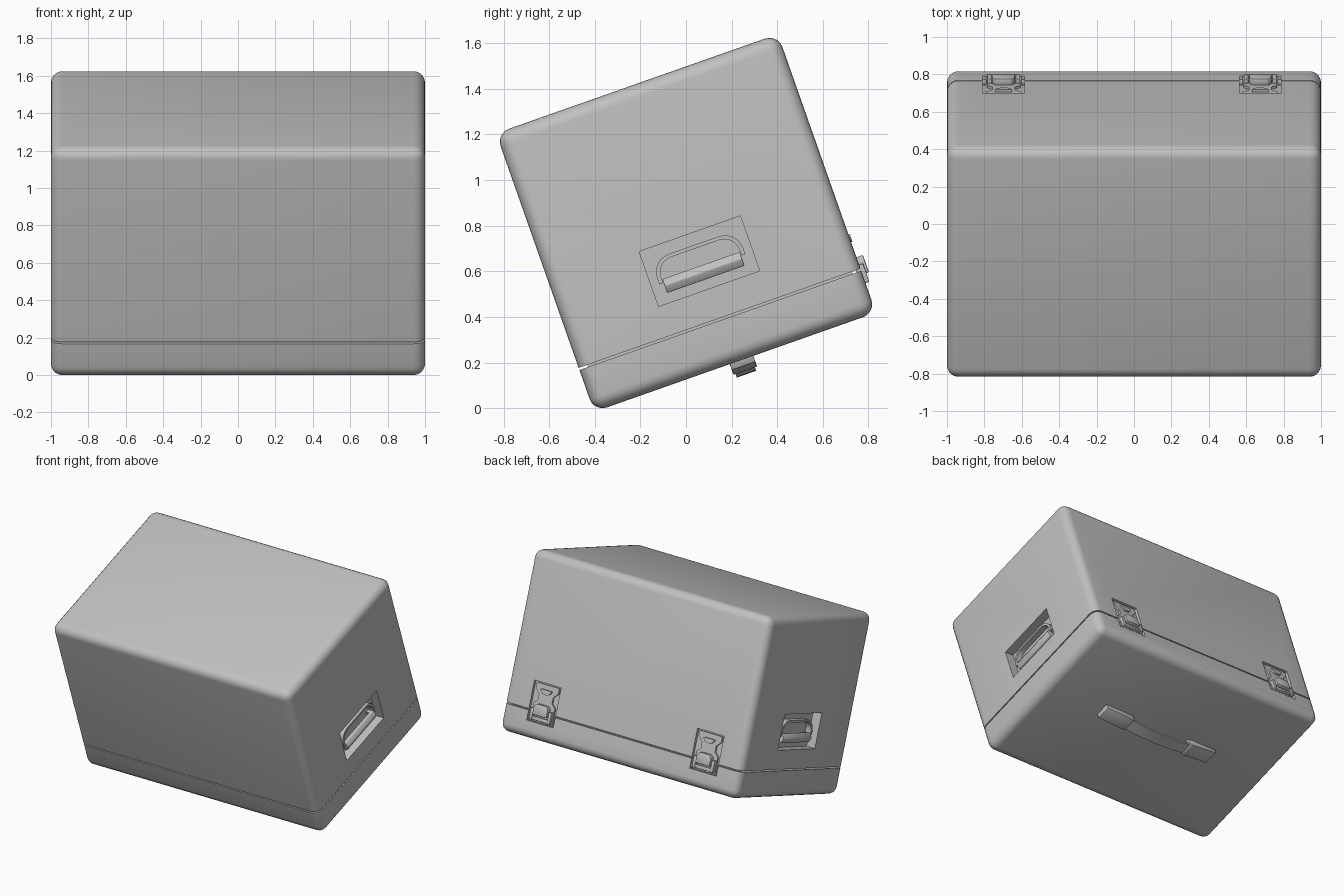
import bpy, bmesh, math
from mathutils import Matrix, Vector

if "Cube" in bpy.data.objects:
    bpy.data.objects.remove(bpy.data.objects["Cube"])

W, H, R = 1.31, 1.295, 0.06      # case depth, height, corner radius
SEAM, GAP = -0.448, 0.005        # lid joint
TILT = Matrix.Translation((0, 0, 0.812)) @ Matrix.Rotation(math.radians(19.4), 4, 'X')

grey = bpy.data.materials.new("plain grey")
grey.diffuse_color = (0.53, 0.53, 0.53, 1)
grey.use_nodes = True
grey.node_tree.nodes["Principled BSDF"].inputs["Base Color"].default_value = grey.diffuse_color
parts = []


def make(name, bm, keep=True):
    bmesh.ops.recalc_face_normals(bm, faces=bm.faces)
    me = bpy.data.meshes.new(name)
    bm.to_mesh(me)
    bm.free()
    me.materials.append(grey)
    ob = bpy.data.objects.new(name, me)
    bpy.context.collection.objects.link(ob)
    if keep:
        parts.append(ob)
    return ob


def prism(name, pts, frame, d0, d1, bevel=0, keep=True):
    """Extrude an outline between two depths; frame maps (a, b, d) to the case."""
    bm = bmesh.new()
    lo = [bm.verts.new(frame(a, b, d0)) for a, b in pts]
    hi = [bm.verts.new(frame(a, b, d1)) for a, b in pts]
    bm.faces.new(lo)
    bm.faces.new(hi)
    n = len(pts)
    for i in range(n):
        j = (i + 1) % n
        bm.faces.new((lo[i], lo[j], hi[j], hi[i]))
    if bevel:
        bmesh.ops.bevel(bm, geom=bm.edges[:], offset=bevel, segments=2,
                        profile=0.5, affect='EDGES', clamp_overlap=True)
    return make(name, bm, keep)


def rect(a0, b0, a1, b1):
    return [(a0, b0), (a1, b0), (a1, b1), (a0, b1)]


def shell(name, z, keep_above):
    """Rounded case cut flat at the lid joint."""
    bm = bmesh.new()
    bmesh.ops.create_cube(bm, size=1)
    bmesh.ops.scale(bm, vec=(2, W, H), verts=bm.verts)
    bmesh.ops.bevel(bm, geom=bm.edges[:], offset=R, segments=5, profile=0.5, affect='EDGES')
    res = bmesh.ops.bisect_plane(bm, geom=bm.verts[:] + bm.edges[:] + bm.faces[:],
                                 plane_co=(0, 0, z), plane_no=(0, 0, 1),
                                 clear_inner=keep_above, clear_outer=not keep_above)
    cut = [e for e in res['geom_cut'] if isinstance(e, bmesh.types.BMEdge)]
    bmesh.ops.holes_fill(bm, edges=cut)
    return make(name, bm)


def carve(target, cutter):
    mod = target.modifiers.new("pocket", 'BOOLEAN')
    mod.operation = 'DIFFERENCE'
    mod.solver = 'EXACT'
    mod.object = cutter
    bpy.context.view_layer.objects.active = target
    bpy.ops.object.modifier_apply(modifier=mod.name)


# Case body, lid and the recessed joint between them
body = shell("case_body", SEAM + GAP, True)
lid = shell("case_lid", SEAM - GAP, False)
prism("joint_liner", rect(-0.96, -W / 2 + 0.04, 0.96, W / 2 - 0.04),
      lambda a, b, d: (a, b, d), SEAM - 0.01, SEAM + 0.01)

# Side handles in pockets
for side, s in (("right", 1), ("left", -1)):
    def face(a, b, d, s=s):
        return (s * (1 + d), a, b)

    def along(b, d, a, s=s):
        return (s * (1 + d), a, b)

    cutter = prism("pocket_cutter", rect(-0.235, -0.305, 0.235, -0.05), face, -0.07, 0.05, keep=False)
    carve(body, cutter)
    bpy.data.objects.remove(cutter)

    # Arched loop behind the grip
    def arch(w, top, rad):
        pts = [(w, -0.215)]
        for cx, a0 in ((w - rad, 0), (rad - w, 90)):
            for k in range(7):
                t = math.radians(a0 + 15 * k)
                pts.append((cx + rad * math.cos(t), top - rad + rad * math.sin(t)))
        return pts + [(-w, -0.215)]

    prism(side + "_handle_loop", arch(0.20, -0.103, 0.085) + arch(0.182, -0.119, 0.07)[::-1],
          face, -0.07, -0.025)
    # Hexagonal grip bar
    grip = [(-0.198, -0.045), (-0.198, -0.025), (-0.228, -0.006),
            (-0.262, -0.022), (-0.262, -0.045), (-0.23, -0.062)]
    prism(side + "_handle_grip", grip, along, -0.18, 0.18, 0.004)
    for e in (-1, 1):
        prism(side + "_grip_mount", rect(e * 0.165 - 0.012, -0.25, e * 0.165 + 0.012, -0.2),
              face, -0.071, -0.03)

# Latches on the back, set into shallow pockets across the joint
for label, cx in (("left", -0.697), ("right", 0.675)):
    def back(a, b, d, cx=cx):
        return (cx + a, W / 2 + d, b)

    cutter = prism("latch_cutter", rect(-0.112, -0.525, 0.112, -0.24), back, -0.022, 0.05, keep=False)
    carve(body, cutter)
    carve(lid, cutter)
    bpy.data.objects.remove(cutter)

    # Keeper plate with a funnel outline
    half = [(0.095, -0.25), (0.095, -0.29), (0.06, -0.325), (0.06, -0.37), (0.09, -0.395), (0.09, -0.438)]
    prism(label + "_latch_keeper", half + [(-a, b) for a, b in half[::-1]], back, -0.023, -0.008)
    # Hook boss on the keeper
    hook = [(0.045 * math.cos(math.radians(t)), -0.285 - 0.035 * math.sin(math.radians(t)))
            for t in range(0, 181, 20)]
    prism(label + "_latch_hook", hook, back, -0.01, 0.006)
    # Base, side lugs, lever and wire loop
    prism(label + "_latch_base", rect(-0.095, -0.518, 0.095, -0.458), back, -0.023, -0.004)
    for e in (-1, 1):
        prism(label + "_latch_lug", rect(e * 0.076 - 0.012, -0.51, e * 0.076 + 0.012, -0.425),
              back, -0.02, 0.018, 0.004)
    lever = [(0.06, -0.47), (0.06, -0.41), (0.04, -0.39), (-0.04, -0.39), (-0.06, -0.41), (-0.06, -0.47)]
    prism(label + "_latch_lever", lever, back, -0.008, 0.03, 0.006)
    prism(label + "_latch_bar", rect(-0.066, -0.508, 0.066, -0.482), back, -0.006, 0.016, 0.005)


# Carrying strap under the lid
def under(a, b, d):
    return (a, 0.03 + d, -H / 2 - b)


for label, s in (("left", -1), ("right", 1)):
    pad = [(0.5, -0.01), (0.49, 0.028), (0.27, 0.05), (0.25, 0.04), (0.25, -0.01)]
    prism(label + "_strap_pad", [(s * a, b) for a, b in pad], under, -0.055, 0.055, 0.004)
steps = [-0.3 + 0.05 * i for i in range(13)]
bow = [(x, 0.066 - 0.03 * (x / 0.3) ** 2) for x in steps]
prism("carry_strap", bow + [(x, z - 0.016) for x, z in bow[::-1]], under, -0.045, 0.045)

# Tilt everything and shade
for ob in parts:
    ob.data.transform(TILT)
    bpy.ops.object.select_all(action='DESELECT')
    ob.select_set(True)
    bpy.context.view_layer.objects.active = ob
    bpy.ops.object.shade_smooth_by_angle(angle=math.radians(30))
